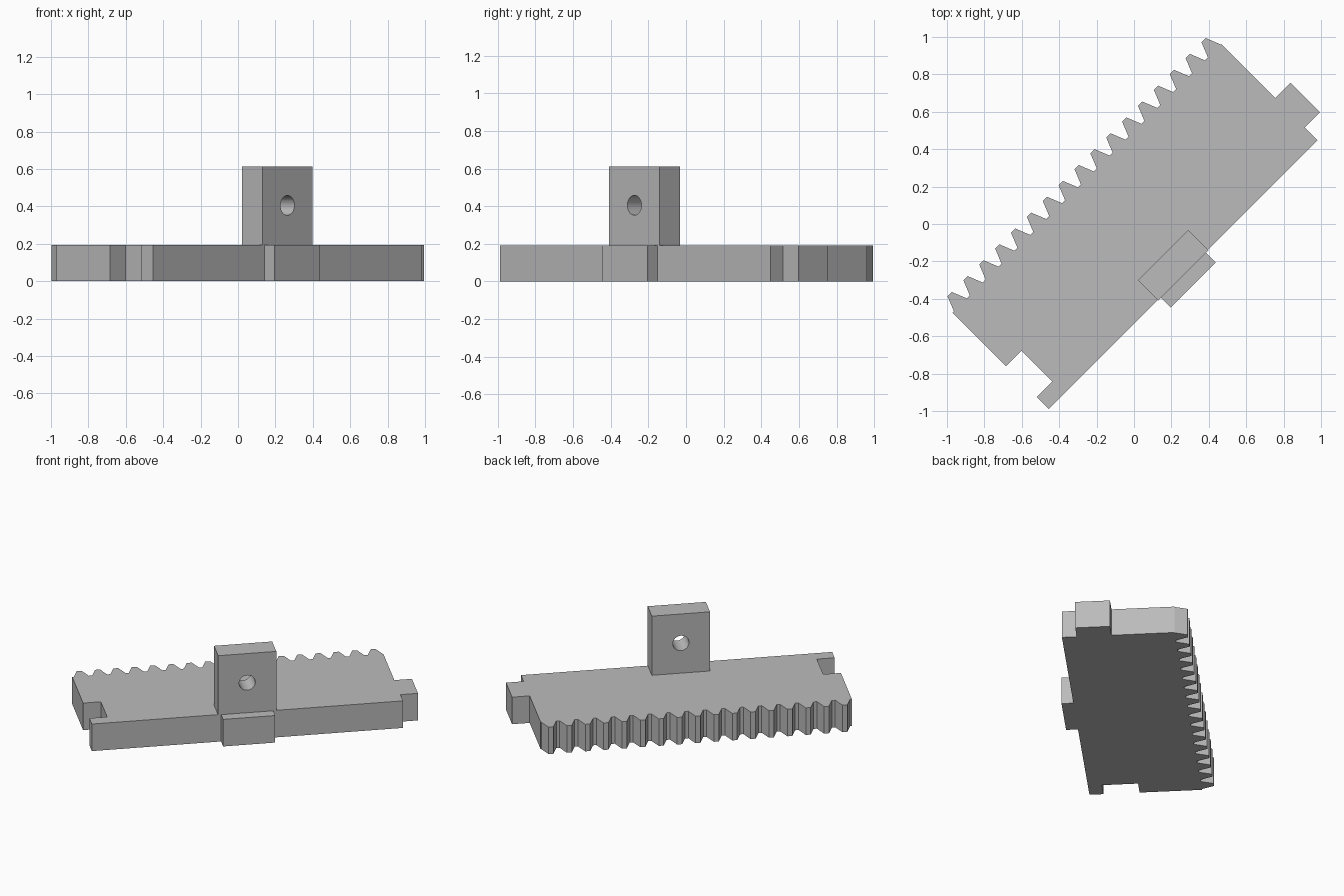
import bpy, bmesh, math
from mathutils import Matrix

cube = bpy.data.objects.get("Cube")
if cube:
    bpy.data.objects.remove(cube, do_unlink=True)

# Everything is drawn along the rack (u) and across it (v), then turned 45 degrees
TURN = Matrix.Rotation(math.radians(45), 4, 'Z')

grey = bpy.data.materials.new("light grey plastic")
grey.use_nodes = True
color = (0.5, 0.5, 0.5, 1)
grey.diffuse_color = color
grey.node_tree.nodes["Principled BSDF"].inputs["Base Color"].default_value = color


def finish(name, bm):
    bmesh.ops.recalc_face_normals(bm, faces=bm.faces)
    bm.transform(TURN)
    mesh = bpy.data.meshes.new(name)
    bm.to_mesh(mesh)
    bm.free()
    mesh.materials.append(grey)
    obj = bpy.data.objects.new(name, mesh)
    bpy.context.collection.objects.link(obj)
    return obj


def extrude(name, outline, z0, z1):
    bm = bmesh.new()
    face = bm.faces.new([bm.verts.new((u, v, z0)) for u, v in outline])
    result = bmesh.ops.extrude_face_region(bm, geom=[face])
    verts = [e for e in result["geom"] if isinstance(e, bmesh.types.BMVert)]
    bmesh.ops.translate(bm, verts=verts, vec=(0, 0, z1 - z0))
    return finish(name, bm)


def box(name, u0, u1, v0, v1, z0, z1):
    return extrude(name, [(u0, v0), (u1, v0), (u1, v1), (u0, v1)], z0, z1)


def bore(name, sides, radius, v0, v1, u, z, twist=0):
    # Cutter prism running across the rack
    bm = bmesh.new()
    bmesh.ops.create_cone(bm, cap_ends=True, segments=sides, radius1=radius,
                          radius2=radius, depth=v1 - v0)
    bm.transform(Matrix.Translation((u, (v0 + v1) / 2, z))
                 @ Matrix.Rotation(math.pi / 2, 4, 'X')
                 @ Matrix.Rotation(twist, 4, 'Z'))
    obj = finish(name, bm)
    obj.hide_render = True
    obj.hide_viewport = True
    obj.display_type = 'WIRE'
    return obj


LEFT, RIGHT, FRONT, ROOT, TIP = -1.021, 1.011, -0.377, 0.35, 0.432
THICK = 0.192

# Rack plate: socket at one end, matching tongue at the other, teeth along the back
outline = [(LEFT, FRONT), (RIGHT, FRONT),
           (RIGHT, -0.281), (1.126, -0.281), (1.126, -0.057), (RIGHT, -0.057),
           (RIGHT, ROOT)]
TEETH, PITCH = 17, 0.12
for i in reversed(range(TEETH)):
    c = (i - (TEETH - 1) / 2) * PITCH - 0.002
    outline += [(c + 0.049, ROOT), (c + 0.016, TIP), (c - 0.016, TIP), (c - 0.049, ROOT)]
outline += [(LEFT, ROOT), (LEFT, -0.053), (-0.905, -0.053),
            (-0.905, -0.287), (LEFT, -0.287)]
extrude("toothed_rack_plate", outline, 0, THICK)

# Guide block on the front edge
box("front_guide_block", -0.177, 0.163, -0.454, FRONT, 0, THICK)

# Upright lug with a screw hole and a hexagonal nut pocket behind it
lug = box("upright_lug", -0.197, 0.183, -0.381, -0.228, THICK, 0.612)
cutters = [bore("screw_hole_cutter", 32, 0.053, -0.5, -0.1, -0.007, 0.405),
           bore("nut_pocket_cutter", 6, 0.085, -0.29, -0.1, -0.007, 0.405, math.pi / 6)]
for cutter in cutters:
    cut = lug.modifiers.new(cutter.name, 'BOOLEAN')
    cut.operation = 'DIFFERENCE'
    cut.solver = 'EXACT'
    cut.object = cutter
